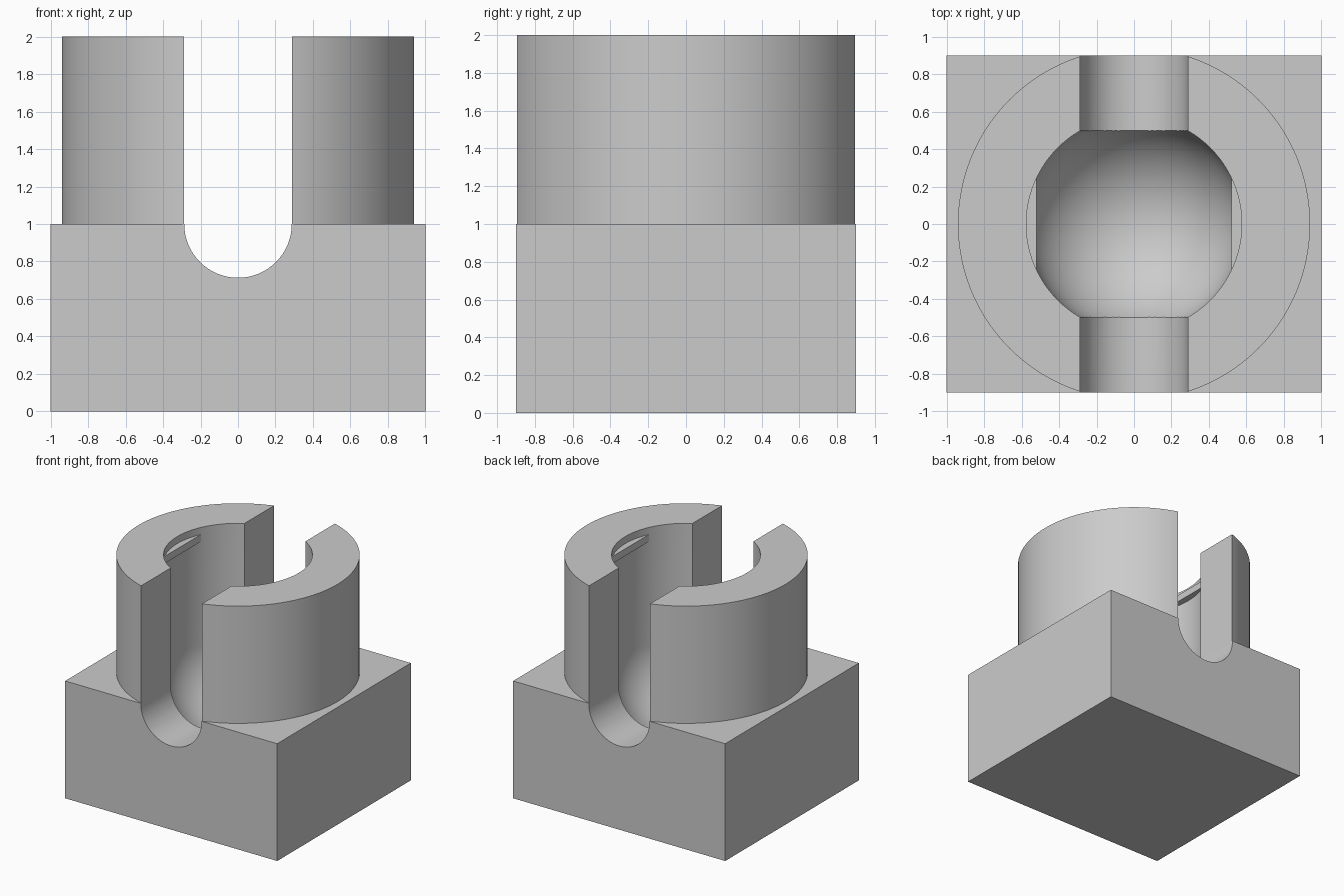
import bpy, bmesh, math
from mathutils import Matrix, Vector

if "Cube" in bpy.data.objects:
    bpy.data.objects.remove(bpy.data.objects["Cube"], do_unlink=True)

HALF_X, HALF_Y, BASE_TOP, TOP = 1.0, 0.9, 1.0, 2.0
COLLAR_R, BORE_R, SLOT_R, LEDGE_X = 0.94, 0.575, 0.287, 0.52

grey = bpy.data.materials.new("plain grey")
grey.use_nodes = True
grey.diffuse_color = (0.6, 0.6, 0.6, 1)
grey.node_tree.nodes["Principled BSDF"].inputs["Base Color"].default_value = (0.6, 0.6, 0.6, 1)


def finish(name, bm):
    bmesh.ops.remove_doubles(bm, verts=bm.verts, dist=1e-5)
    bmesh.ops.recalc_face_normals(bm, faces=bm.faces)
    mesh = bpy.data.meshes.new(name)
    bm.to_mesh(mesh)
    bm.free()
    mesh.materials.append(grey)
    obj = bpy.data.objects.new(name, mesh)
    bpy.context.collection.objects.link(obj)
    return obj


def prism(name, points, direction):
    """Extrude a closed outline along a direction."""
    bm = bmesh.new()
    face = bm.faces.new([bm.verts.new(p) for p in points])
    new = bmesh.ops.extrude_face_region(bm, geom=[face])["geom"]
    moved = [v for v in new if isinstance(v, bmesh.types.BMVert)]
    bmesh.ops.translate(bm, verts=moved, vec=Vector(direction))
    return finish(name, bm)


def arc(radius, start, end, steps):
    for i in range(steps + 1):
        a = start + (end - start) * i / steps
        yield radius * math.cos(a), radius * math.sin(a)


def activate(obj):
    bpy.ops.object.select_all(action="DESELECT")
    obj.select_set(True)
    bpy.context.view_layer.objects.active = obj


def combine(target, tool, operation):
    mod = target.modifiers.new(operation.title(), "BOOLEAN")
    mod.operation, mod.object, mod.solver = operation, tool, "EXACT"
    activate(target)
    bpy.ops.object.modifier_apply(modifier=mod.name)
    bpy.data.objects.remove(tool, do_unlink=True)


# Square base block
block = prism("socket_block", [(sx * HALF_X, sy * HALF_Y, 0) for sx, sy in
              ((-1, -1), (1, -1), (1, 1), (-1, 1))], (0, 0, BASE_TOP))

# Round collar standing on the block
bm = bmesh.new()
low = BASE_TOP - 0.2
bmesh.ops.create_cone(bm, cap_ends=True, segments=128, radius1=COLLAR_R, radius2=COLLAR_R,
                      depth=TOP - low, matrix=Matrix.Translation((0, 0, (TOP + low) / 2)))
# Trim the collar flush with the block's front and back
for s in (-1, 1):
    cut = bmesh.ops.bisect_plane(bm, geom=bm.verts[:] + bm.edges[:] + bm.faces[:],
                                 plane_co=(0, s * HALF_Y, 0), plane_no=(0, s, 0), clear_outer=True)
    rim = [e for e in cut["geom_cut"] if isinstance(e, bmesh.types.BMEdge)]
    bmesh.ops.holes_fill(bm, edges=[e for e in bm.edges if e.is_boundary] or rim)
combine(block, finish("collar", bm), "UNION")

# Round-bottomed bore: a hemisphere running up into a cylinder
bm = bmesh.new()
profile = [(r, 0, BASE_TOP + z) for r, z in arc(BORE_R, -math.pi / 2, 0, 24)]
profile += [(BORE_R, 0, TOP + 0.2), (0, 0, TOP + 0.2)]
verts = [bm.verts.new(p) for p in profile]
edges = [bm.edges.new(pair) for pair in zip(verts, verts[1:])]
bmesh.ops.spin(bm, geom=verts + edges, cent=(0, 0, 0), axis=(0, 0, 1),
               angle=math.tau, steps=96)
combine(block, finish("bore_cutter", bm), "DIFFERENCE")

# U-shaped slot through front and back
outline = [(x, -1.2, BASE_TOP + z) for x, z in arc(SLOT_R, math.pi, math.tau, 32)]
outline += [(SLOT_R, -1.2, TOP + 0.2), (-SLOT_R, -1.2, TOP + 0.2)]
combine(block, prism("slot_cutter", outline, (0, 2.4, 0)), "DIFFERENCE")

block.data.materials.clear()
block.data.materials.append(grey)
activate(block)
bpy.ops.object.shade_smooth_by_angle(angle=math.radians(30))

# Straight-edged retaining ledges just below the rim of the bore
ledge_r = BORE_R + 0.01
half = math.acos(LEDGE_X / ledge_r)
for side, name in ((1, "left_ledge"), (-1, "right_ledge")):
    prism(name, [(side * x, y, 1.88) for x, y in arc(ledge_r, -half, half, 16)], (0, 0, 0.06))
